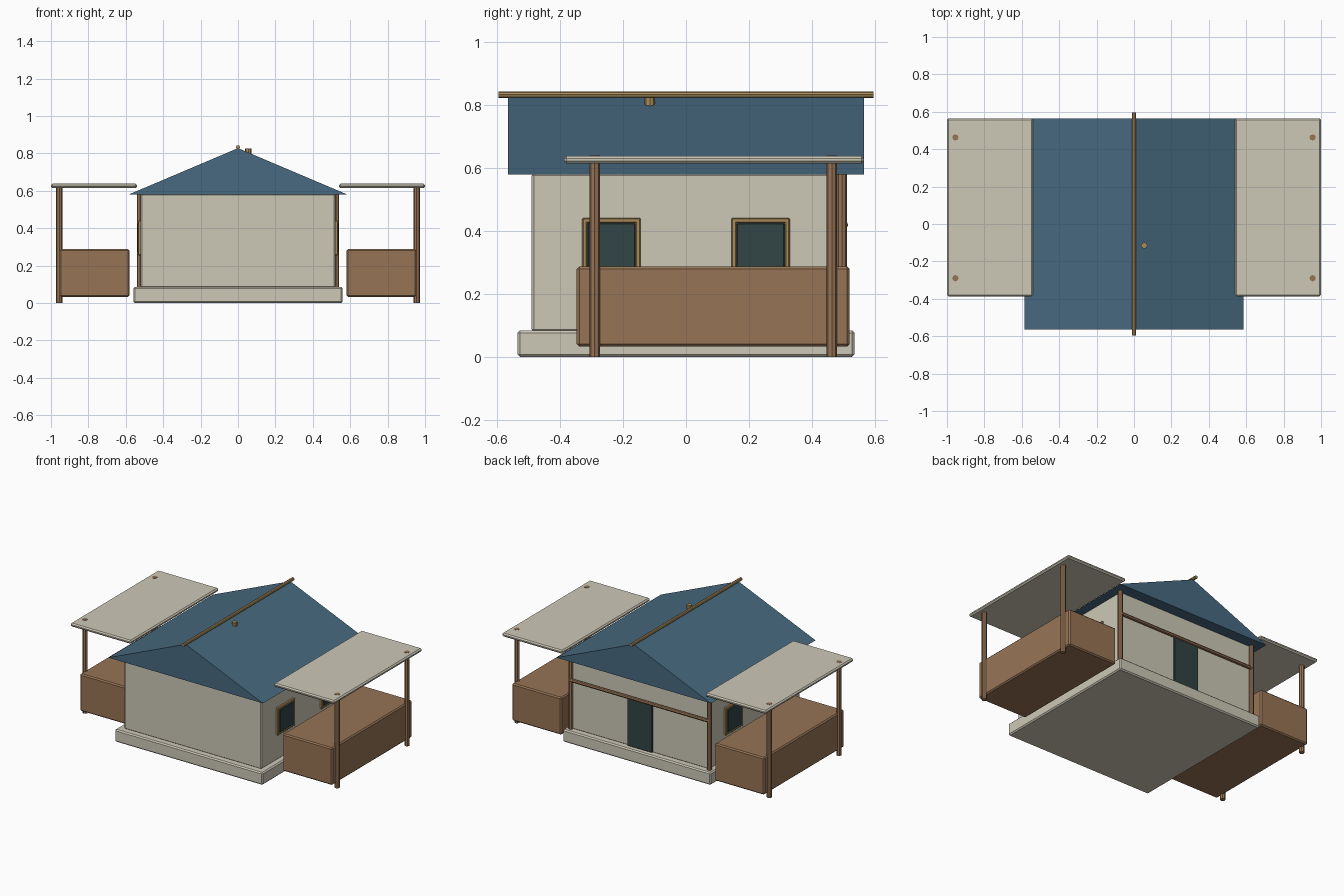
import bpy
import bmesh
from mathutils import Matrix, Vector

cube = bpy.data.objects.get("Cube")
if cube:
    bpy.data.objects.remove(cube)


def material(name, rgb):
    mat = bpy.data.materials.new(name)
    mat.use_nodes = True
    color = (*rgb, 1)
    mat.diffuse_color = color
    mat.node_tree.nodes["Principled BSDF"].inputs["Base Color"].default_value = color
    return mat


CREAM = material("cream plaster", (0.61, 0.58, 0.47))
BLUE = material("blue roofing", (0.063, 0.142, 0.215))
BROWN = material("brown timber", (0.31, 0.175, 0.092))
TAN = material("tan timber", (0.40, 0.26, 0.10))
GLASS = material("dark teal", (0.032, 0.058, 0.058))


def finish(name, bm, mat):
    mesh = bpy.data.meshes.new(name)
    bmesh.ops.recalc_face_normals(bm, faces=bm.faces)
    bm.to_mesh(mesh)
    bm.free()
    mesh.materials.append(mat)
    obj = bpy.data.objects.new(name, mesh)
    bpy.context.collection.objects.link(obj)
    return obj


def box(name, low, high, mat, bevel=0.008):
    low, high = Vector(low), Vector(high)
    bm = bmesh.new()
    bmesh.ops.create_cube(bm, size=1)
    bmesh.ops.scale(bm, vec=high - low, verts=bm.verts)
    bmesh.ops.translate(bm, vec=(low + high) / 2, verts=bm.verts)
    if bevel:
        bmesh.ops.bevel(bm, geom=bm.edges[:], offset=bevel, segments=1, affect='EDGES')
    return finish(name, bm, mat)


def pole(name, start, end, radius, mat):
    start, end = Vector(start), Vector(end)
    axis = end - start
    turn = axis.to_track_quat('Z', 'Y').to_matrix().to_4x4()
    bm = bmesh.new()
    bmesh.ops.create_cone(bm, cap_ends=True, segments=8, radius1=radius, radius2=radius,
                          depth=axis.length, matrix=Matrix.Translation((start + end) / 2) @ turn)
    return finish(name, bm, mat)


def side_box(name, side, x, y, z, mat, bevel=0.008):
    # Box on one side of the house, x measured outward
    xs = sorted(side * v for v in x)
    return box(name, (xs[0], y[0], z[0]), (xs[1], y[1], z[1]), mat, bevel)


# Plinth and house body
box("plinth", (-0.56, -0.535, 0), (0.56, 0.535, 0.085), CREAM)
box("walls", (-0.52, -0.49, 0.08), (0.52, 0.49, 0.585), CREAM)

# Gable roof as an extruded triangle
bm = bmesh.new()
tri = [bm.verts.new(p) for p in ((-0.585, -0.565, 0.58), (0.585, -0.565, 0.58), (0, -0.565, 0.828))]
gable = bm.faces.new(tri)
extruded = bmesh.ops.extrude_face_region(bm, geom=[gable], use_keep_orig=True)
moved = [v for v in extruded["geom"] if isinstance(v, bmesh.types.BMVert)]
bmesh.ops.translate(bm, vec=(0, 1.13, 0), verts=moved)
finish("roof", bm, BLUE)
pole("ridge_pole", (0, -0.595, 0.833), (0, 0.595, 0.833), 0.011, TAN)
pole("chimney", (0.055, -0.115, 0.77), (0.055, -0.115, 0.825), 0.017, TAN)

# Rear door and rail
box("door", (-0.095, 0.48, 0.085), (0.095, 0.502, 0.415), GLASS, 0.004)
pole("rear_rail", (-0.525, 0.503, 0.42), (0.525, 0.503, 0.42), 0.012, BROWN)

for side, label in ((1, "left"), (-1, "right")):
    # Rear corner post
    pole(f"{label}_corner_post", (side * 0.525, 0.495, 0.085), (side * 0.525, 0.495, 0.58), 0.016, BROWN)

    # Two framed windows
    for y, place in ((-0.237, "front"), (0.237, "rear")):
        name = f"{label}_{place}_window"
        for part, a, b in (("front", -0.093, -0.076), ("rear", 0.076, 0.093)):
            side_box(f"{name}_{part}_jamb", side, (0.51, 0.535), (y + a, y + b), (0.255, 0.442), TAN, 0.004)
        for part, z in (("sill", 0.255), ("head", 0.425)):
            side_box(f"{name}_{part}", side, (0.51, 0.535), (y - 0.093, y + 0.093), (z, z + 0.017), TAN, 0.004)
        side_box(f"{name}_glass", side, (0.51, 0.538), (y - 0.077, y + 0.077), (0.271, 0.426), GLASS, 0.004)

    # Side stall with flat canopy
    side_box(f"{label}_stall", side, (0.58, 0.955), (-0.347, 0.52), (0.033, 0.288), BROWN)
    side_box(f"{label}_canopy", side, (0.54, 1.0), (-0.387, 0.565), (0.614, 0.638), CREAM)
    for y, place in ((-0.29, "front"), (0.463, "rear")):
        pole(f"{label}_{place}_canopy_post", (side * 0.955, y, 0), (side * 0.955, y, 0.64), 0.017, BROWN)
